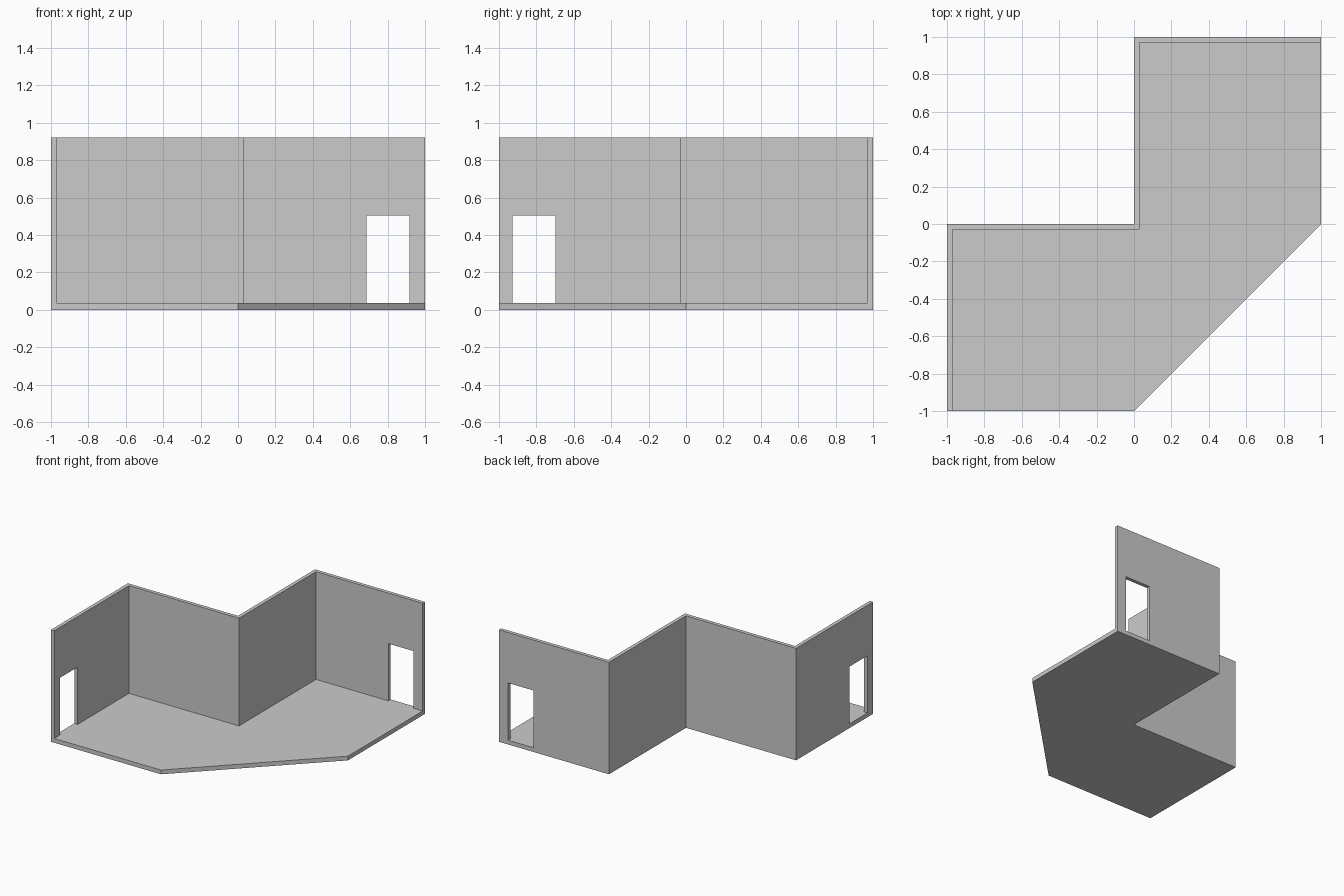
import bpy, bmesh

if "Cube" in bpy.data.objects:
    bpy.data.objects.remove(bpy.data.objects["Cube"])

FLOOR = 0.035   # floor thickness
TOP = 0.92      # wall top
T = 0.03        # wall thickness
DOOR_TOP = 0.505


def prism(name, outline, z0, z1):
    """Extrude a counter-clockwise plan outline from z0 to z1."""
    bm = bmesh.new()
    face = bm.faces.new([bm.verts.new((x, y, z0)) for x, y in outline])
    ext = bmesh.ops.extrude_face_region(bm, geom=[face], use_keep_orig=True)
    verts = [v for v in ext["geom"] if isinstance(v, bmesh.types.BMVert)]
    bmesh.ops.translate(bm, verts=verts, vec=(0, 0, z1 - z0))
    bmesh.ops.recalc_face_normals(bm, faces=bm.faces)
    mesh = bpy.data.meshes.new(name)
    bm.to_mesh(mesh)
    bm.free()
    obj = bpy.data.objects.new(name, mesh)
    bpy.context.collection.objects.link(obj)
    return obj


def rect(x0, x1, y0, y1):
    return [(x0, y0), (x1, y0), (x1, y1), (x0, y1)]


# Floor: L-shaped plan with one corner cut diagonally
prism("floor", [(-1, -1), (0, -1), (1, 0), (1, 1), (0, 1), (0, 0), (-1, 0)], 0, FLOOR)

# Zigzag wall: outer line, then back along the inner line
outer = [(1, 1), (0, 1), (0, 0), (-1, 0), (-1, -1)]
inner = [(-1 + T, -1), (-1 + T, -T), (T, -T), (T, 1 - T), (1, 1 - T)]
walls = prism("walls", outer + inner, FLOOR, TOP)

# Doorways cut through the two end walls
bpy.context.view_layer.objects.active = walls
for plan in (rect(0.687, 0.918, 0.9, 1.1), rect(-1.1, -0.9, -0.928, -0.697)):
    cutter = prism("door_cutter", plan, -0.1, DOOR_TOP)
    cutter.hide_render = True
    mod = walls.modifiers.new("doorway", 'BOOLEAN')
    mod.operation = 'DIFFERENCE'
    mod.solver = 'EXACT'
    mod.object = cutter
    bpy.ops.object.modifier_apply(modifier=mod.name)
    bpy.data.objects.remove(cutter)
